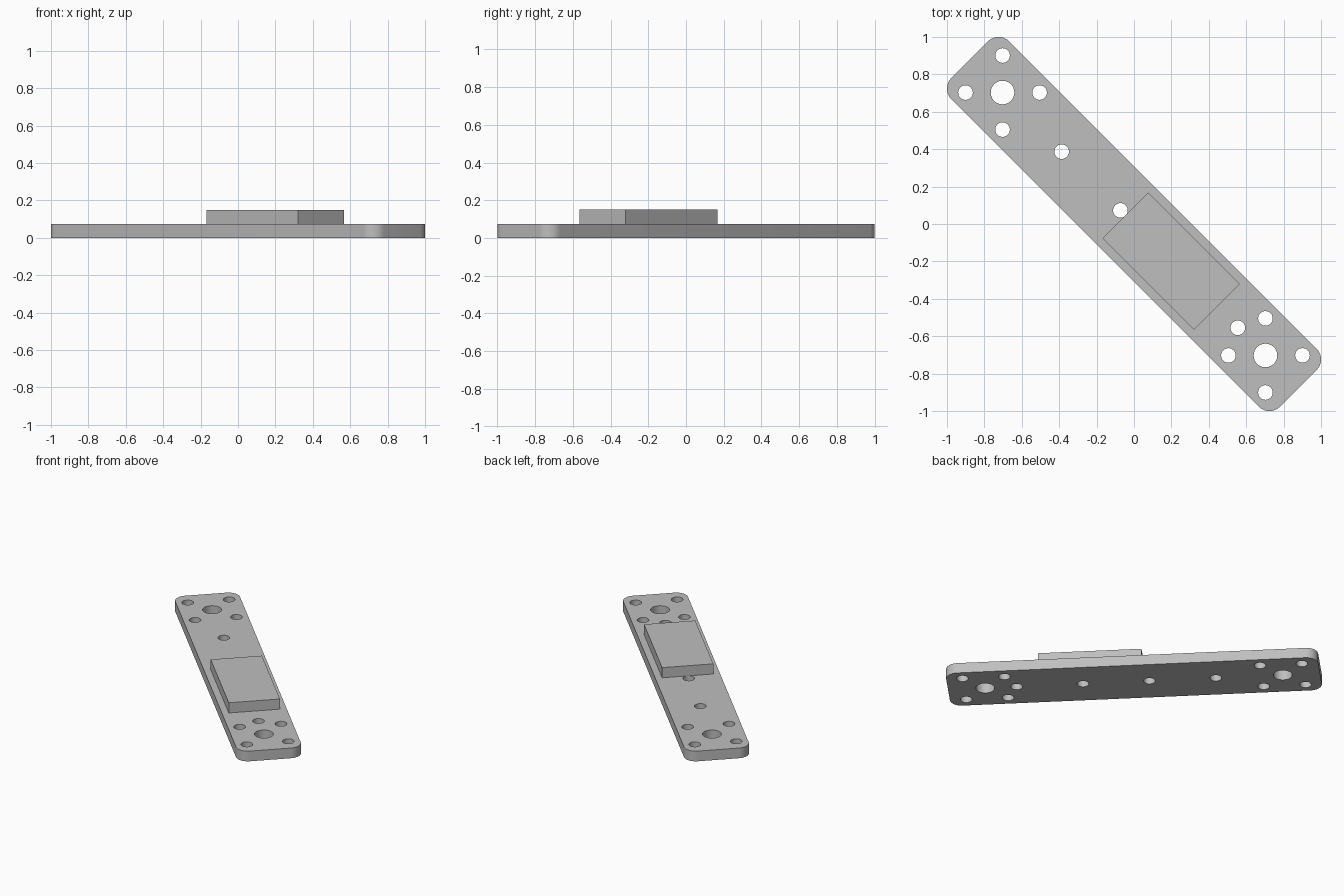
import bpy, bmesh, math
from mathutils import Matrix, Vector

if "Cube" in bpy.data.objects:
    bpy.data.objects.remove(bpy.data.objects["Cube"], do_unlink=True)

LENGTH, WIDTH, THICK, CORNER = 2.485, 0.437, 0.075, 0.0795
TURN = Matrix.Rotation(math.radians(-45), 4, 'Z')
PIVOT = 0.994        # distance of each hole cluster from the middle
RING = 0.198         # small holes around each large hole

grey = bpy.data.materials.new("light grey metal")
grey.use_nodes = True
colour = (0.52, 0.52, 0.52, 1)
grey.diffuse_color = colour
grey.node_tree.nodes["Principled BSDF"].inputs["Base Color"].default_value = colour


def add_object(name, bm):
    bmesh.ops.recalc_face_normals(bm, faces=bm.faces)
    mesh = bpy.data.meshes.new(name)
    bm.to_mesh(mesh)
    bm.free()
    mesh.materials.append(grey)
    obj = bpy.data.objects.new(name, mesh)
    bpy.context.collection.objects.link(obj)
    return obj


def block(length, width, z0, z1, along):
    """Box lying along the diagonal axis of the plate."""
    bm = bmesh.new()
    bmesh.ops.create_cube(bm, size=1)
    bmesh.ops.scale(bm, vec=(length, width, z1 - z0), verts=bm.verts)
    bmesh.ops.translate(bm, vec=(along, 0, (z0 + z1) / 2), verts=bm.verts)
    bmesh.ops.transform(bm, matrix=TURN, verts=bm.verts)
    return bm


# Flat plate with rounded corners
bm = block(LENGTH, WIDTH, 0, THICK, 0)
uprights = [e for e in bm.edges if abs(e.verts[0].co.z - e.verts[1].co.z) > THICK / 2]
bmesh.ops.bevel(bm, geom=uprights, offset=CORNER, segments=10, profile=0.5, affect='EDGES')
plate = add_object("plate", bm)

# Holes: a large one with four around it at each end, and a row down the middle
holes = []
for side in (-1, 1):
    centre = TURN @ Vector((side * PIVOT, 0, 0))
    holes.append((centre, 0.063))
    for k in range(4):
        holes.append((centre + Matrix.Rotation(k * math.pi / 2, 3, 'Z') @ Vector((RING, 0, 0)), 0.039))
for k in range(4):
    holes.append((TURN @ Vector((-0.547 + k * 0.444, 0, 0)), 0.039))

bm = bmesh.new()
for centre, radius in holes:
    bmesh.ops.create_cone(bm, cap_ends=True, segments=48, radius1=radius, radius2=radius,
                          depth=0.3, matrix=Matrix.Translation(centre))
cutter = add_object("hole_cutter", bm)
cutter.hide_render = True

cut = plate.modifiers.new("holes", 'BOOLEAN')
cut.operation = 'DIFFERENCE'
cut.solver = 'EXACT'
cut.object = cutter
bpy.context.view_layer.objects.active = plate
plate.select_set(True)
bpy.ops.object.modifier_apply(modifier=cut.name)
bpy.data.objects.remove(cutter, do_unlink=True)

# Round walls smooth, rims sharp
bpy.ops.object.select_all(action='DESELECT')
plate.select_set(True)
bpy.ops.object.shade_smooth_by_angle(angle=math.radians(30))

# Raised rectangular block on top
add_object("raised_block", block(0.692, 0.346, THICK, 2 * THICK, 0.281))
